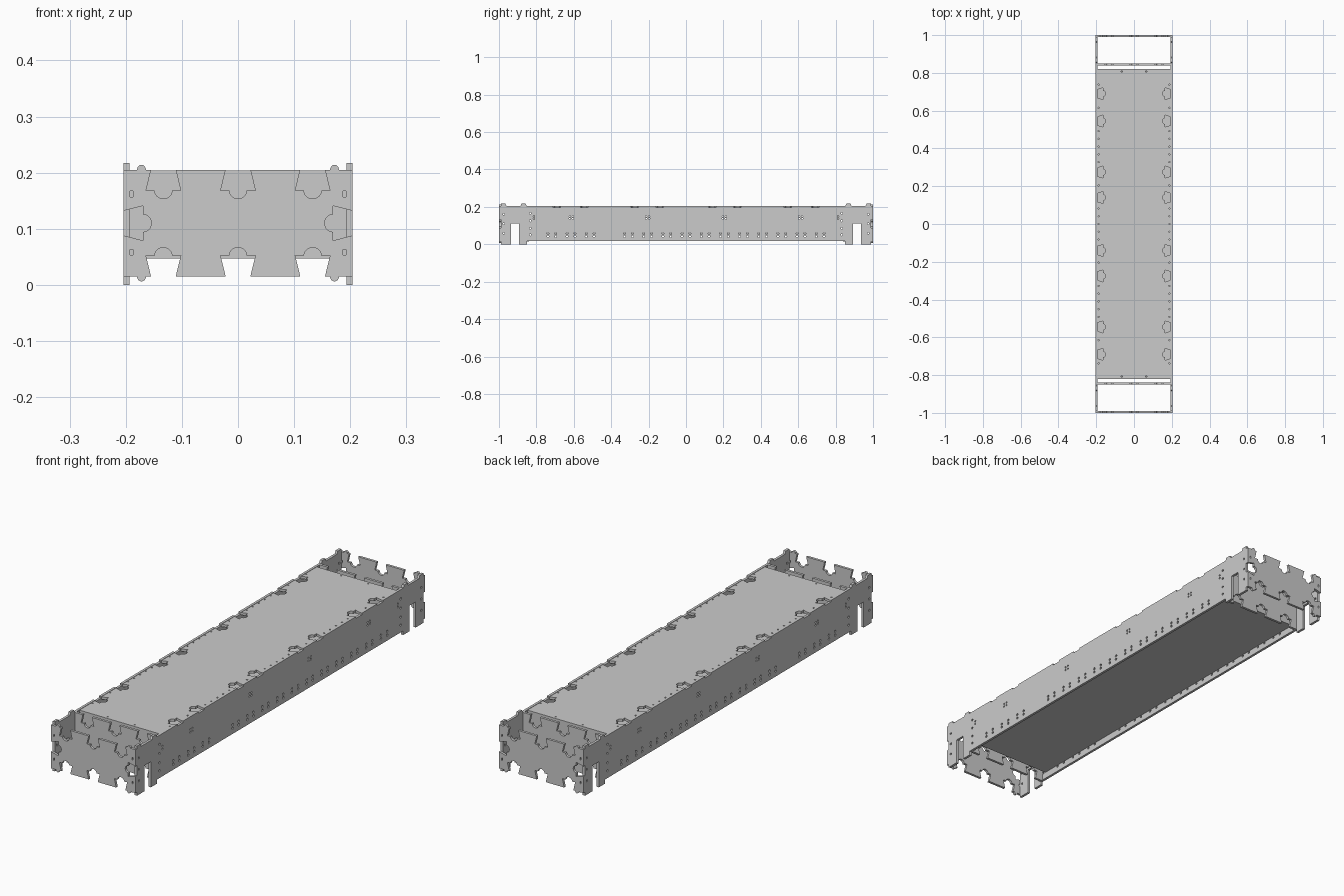
import bpy, bmesh, math
from mathutils import Matrix, Vector

if "Cube" in bpy.data.objects:
    bpy.data.objects.remove(bpy.data.objects["Cube"])

T = 0.011                                   # sheet thickness
ZB, ZT = 0.015, 0.205                       # lower and upper edge of the body
FLAT = Matrix.Identity(3)                   # sheet in the xy plane
SIDE = Matrix(((0, 0, 1), (1, 0, 0), (0, 1, 0)))   # sheet in the yz plane
CROSS = Matrix(((1, 0, 0), (0, 0, -1), (0, 1, 0)))  # sheet in the xz plane


def circle(u, v, r, n=10):
    return [(u + r * math.cos(2 * math.pi * i / n), v + r * math.sin(2 * math.pi * i / n))
            for i in range(n)]


def slot(u, v, w, h):
    return [(u - w, v - h), (u + w, v - h), (u + w, v + h), (u - w, v + h)]


def plate(name, outline, holes, rot, loc):
    """Cut sheet: filled outline with holes, given a thickness."""
    cu = bpy.data.curves.new(name, 'CURVE')
    cu.dimensions = '2D'
    cu.fill_mode = 'BOTH'
    cu.extrude = T / 2
    for loop in [outline] + holes:
        sp = cu.splines.new('POLY')
        sp.points.add(len(loop) - 1)
        for p, (u, v) in zip(sp.points, loop):
            p.co = (u, v, 0, 1)
        sp.use_cyclic_u = True
    tmp = bpy.data.objects.new(name + "_outline", cu)
    bpy.context.collection.objects.link(tmp)
    me = bpy.data.meshes.new_from_object(tmp.evaluated_get(bpy.context.evaluated_depsgraph_get()))
    bpy.data.objects.remove(tmp)
    me.transform(Matrix.Translation(loc) @ rot.to_4x4())
    bm = bmesh.new()
    bm.from_mesh(me)
    bmesh.ops.remove_doubles(bm, verts=bm.verts, dist=1e-5)
    bmesh.ops.recalc_face_normals(bm, faces=bm.faces)
    bm.to_mesh(me)
    bm.free()
    me.shade_flat()
    me.name = name
    bpy.context.collection.objects.link(bpy.data.objects.new(name, me))


def dovetail(depth=0.037):
    """Notch widening inward, with a half-round relief."""
    arc = [(-0.0155 * math.cos(a), depth + 0.0145 * math.sin(a))
           for a in [math.pi * i / 10 for i in range(11)]]
    return [(-0.022, 0), (-0.031, depth)] + arc + [(0.031, depth), (0.022, 0)]


def bump():
    """Half-round ear standing out of the edge."""
    return [(-0.008 * math.cos(math.pi * i / 8), -0.009 * math.sin(math.pi * i / 8)) for i in range(9)]


def edge(p0, p1, feats):
    """Edge from p0 towards p1, features placed from the edge middle."""
    p0, p1 = Vector(p0), Vector(p1)
    d = (p1 - p0).normalized()
    n = Vector((-d.y, d.x))
    mid = (p0 + p1) / 2
    pts = [tuple(p0)]
    for t, shape in sorted(feats, key=lambda f: f[0]):
        pts += [tuple(mid + d * (t + a) + n * b) for a, b in shape]
    return pts


def sheet(hw, v0, v1, bottom, right, top, left):
    c = [(-hw, v0), (hw, v0), (hw, v1), (-hw, v1)]
    return sum([edge(c[i], c[(i + 1) % 4], f) for i, f in enumerate((bottom, right, top, left))], [])


# end panels and inner cross panels
dove = [(t, dovetail()) for t in (-0.133, 0, 0.133)]
ears = [(t, bump()) for t in (-0.172, 0.172)]
side_dove = [(0, dovetail(0.035))]
end_slots = [slot(s * 0.19, z, 0.0025, 0.005) for s in (-1, 1) for z in (0.058, 0.162)]
for s, tag in ((-1, "front"), (1, "back")):
    plate(tag + "_end_panel", sheet(0.204, ZB, ZT, dove + ears, side_dove, dove + ears, side_dove),
          end_slots, CROSS, (0, s * (1 - T / 2), 0))
    plate(tag + "_inner_panel", sheet(0.193, ZB, ZT, dove, [], dove, []),
          [], CROSS, (0, s * 0.845, 0))
    # bulkhead closing the deck box
    plate(tag + "_bulkhead", sheet(0.192, 0.058, 0.193, [], [], [], []),
          [], CROSS, (0, s * 0.813, 0))

# long side walls with feet, horns and rows of bolt holes
NOTCH = (0.69, 0.545, 0.275, 0.14)
END = 1 - T
low = [(0.85, 0.018), (0.85, 0), (0.893, 0), (0.893, 0.112), (0.936, 0.112), (0.936, 0), (END, 0)]
high = [(END, 0.217), (0.965, 0.217), (0.96, ZT), (0.885, ZT), (0.88, 0.217), (0.857, 0.217), (0.852, ZT)]
for c in NOTCH:
    high += [(c + 0.02, ZT), (c + 0.02, 0.198), (c - 0.02, 0.198), (c - 0.02, ZT)]
half = low + high
wall = half + [(-y, z) for y, z in reversed(half)]
holes = [circle(i * 0.1025 + d, z, 0.0055) for i in range(-7, 8) if i != -4
         for d in (-0.021, 0.021) for z in (0.042, 0.058)]
holes += [circle(y + d, z, 0.004) for y in (-0.613, -0.205, 0.205, 0.613)
          for d in (-0.008, 0.008) for z in (0.137, 0.15)]
for s in (-1, 1):
    holes += [circle(s * 0.833, z, 0.005) for z in (0.05, 0.085, 0.125, 0.165)]
    holes += [circle(s * 0.813, z, 0.004) for z in (0.137, 0.15)]
    holes += [slot(s * 0.975, z, 0.004, 0.004) for z in (0.06, 0.11, 0.16)]
for s, tag in ((-1, "left"), (1, "right")):
    plate(tag + "_side_wall", wall, holes, SIDE, (s * (0.204 - T / 2), 0, 0))

# top deck with dovetail notches and screw holes along both edges
deck_dove = [(s * c, dovetail(0.028)) for c in NOTCH for s in (-1, 1)]
rows = [y * 0.041 for y in range(-18, 19)]
screws = [circle(s * 0.187, y, 0.0035, 8) for s in (-1, 1) for y in rows
          if all(abs(abs(y) - c) > 0.037 for c in NOTCH)]
screws += [circle(x, y, 0.0035, 8) for x in (-0.065, 0.065) for y in (-0.807, 0.807)]
plate("top_deck", sheet(0.193, -0.82, 0.82, [], deck_dove, [], deck_dove),
      screws, FLAT, (0, 0, 0.198))

# plain bottom panel, recessed between the walls
plate("bottom_panel", sheet(0.193, -0.82, 0.82, [], [], [], []), [], FLAT, (0, 0, 0.0525))
